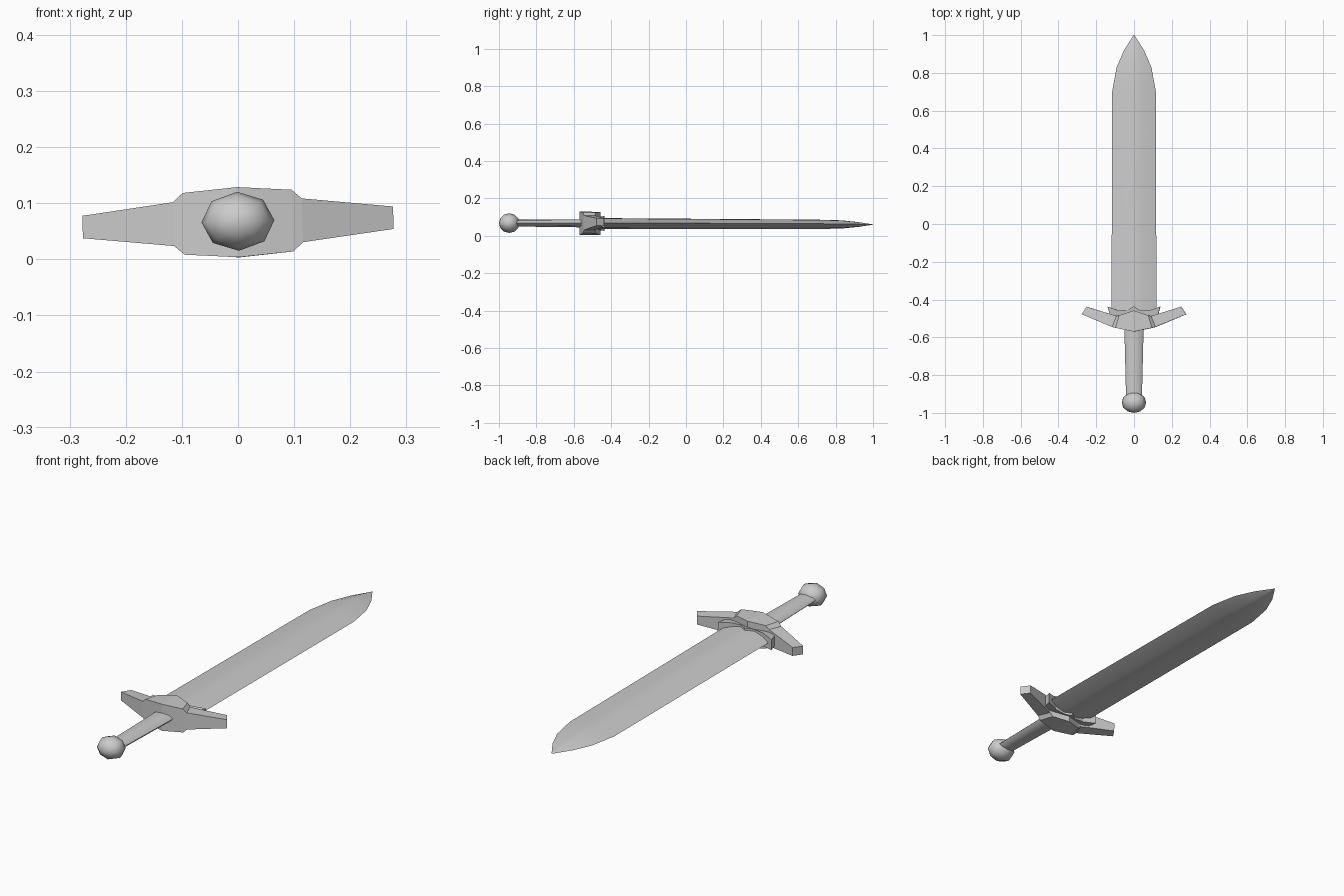
import bpy, bmesh
from math import sin, cos, pi

if "Cube" in bpy.data.objects:
    bpy.data.objects.remove(bpy.data.objects["Cube"])

ORIGIN = (0, 0, 0.064)
TILT = (-0.004, -0.03, 0)      # the whole sword lies slightly rolled


def place(name, bm, smooth=None):
    bmesh.ops.recalc_face_normals(bm, faces=bm.faces)
    me = bpy.data.meshes.new(name)
    bm.to_mesh(me)
    bm.free()
    ob = bpy.data.objects.new(name, me)
    bpy.context.collection.objects.link(ob)
    ob.location, ob.rotation_euler = ORIGIN, TILT
    if smooth:
        bpy.ops.object.select_all(action='DESELECT')
        ob.select_set(True)
        bpy.context.view_layer.objects.active = ob
        bpy.ops.object.shade_smooth_by_angle(angle=smooth)
    return ob


def loft(name, rings, smooth=None):
    """Skin a list of equal-length point rings and cap both ends."""
    bm = bmesh.new()
    vs = [[bm.verts.new(p) for p in r] for r in rings]
    n = len(rings[0])
    for a, b in zip(vs, vs[1:]):
        for i in range(n):
            j = (i + 1) % n
            bm.faces.new((a[i], a[j], b[j], b[i]))
    bm.faces.new(vs[0])
    bm.faces.new(vs[-1])
    bmesh.ops.remove_doubles(bm, verts=bm.verts, dist=1e-4)
    return place(name, bm, smooth)


def oval(y, rx, rz, n=8):
    return [(rx * cos(2 * pi * i / n), y, rz * sin(2 * pi * i / n)) for i in range(n)]


# Blade: flattened diamond section, narrowing in facets to a point
def blade_ring(y, w, h):
    half = [(w, 0), (w * .36, h * .88), (0, h), (-w * .36, h * .88)]
    return [(x, y, z) for x, z in half] + [(-x, y, -z) for x, z in half]


loft("blade", [blade_ring(*s) for s in (
    (-0.53, 0.119, 0.029), (0.70, 0.116, 0.025), (0.83, 0.092, 0.022),
    (0.92, 0.053, 0.013), (1.0, 0.002, 0.001))], smooth=0.5)


# Guard: block and swept arms, each ring has front x/y, back x/y, half height
def guard_ring(side, xf, yf, xb, yb, h):
    return [(side * xf, yf, -h), (side * xf, yf, h), (side * xb, yb, h), (side * xb, yb, -h)]


half_guard = [(0.277, -0.478, 0.25, -0.438, 0.02), (0.115, -0.545, 0.092, -0.487, 0.039),
              (0.097, -0.55, 0.077, -0.484, 0.055)]
loft("guard", [guard_ring(-1, *s) for s in half_guard]
     + [guard_ring(1, 0, -0.57, 0, -0.458, 0.0625)]
     + [guard_ring(1, *s) for s in reversed(half_guard)])

# Collar: scalloped plate where the blade enters the guard
outline = [(-0.14, -0.437), (-0.08, -0.458), (-0.03, -0.455), (0, -0.435), (0.03, -0.455),
           (0.08, -0.458), (0.14, -0.437), (0.125, -0.49), (-0.125, -0.49)]
loft("collar", [[(x, y, z * (1.1 - abs(x) * 3)) for x, y in outline] for z in (-0.036, 0.036)])

# Grip: flattened, slightly tapering rod
loft("grip", [oval(-0.92, 0.042, 0.018), oval(-0.55, 0.051, 0.021)], smooth=0.9)

# Pommel: eight-sided rounded knob
steps = 6
loft("pommel", [oval(-0.945 - 0.055 * cos(pi * k / steps),
                     0.065 * sin(pi * k / steps), 0.0525 * sin(pi * k / steps))
                for k in range(1, steps)], smooth=1.1)
bm = bmesh.new()
bmesh.ops.create_uvsphere(bm, u_segments=8, v_segments=steps, radius=1)
for v in bm.verts:
    x, y, z = v.co
    v.co = (0.065 * x, -0.945 + 0.055 * z, 0.0525 * y)
bpy.data.objects.remove(bpy.data.objects["pommel"])
place("pommel", bm, smooth=1.1)
